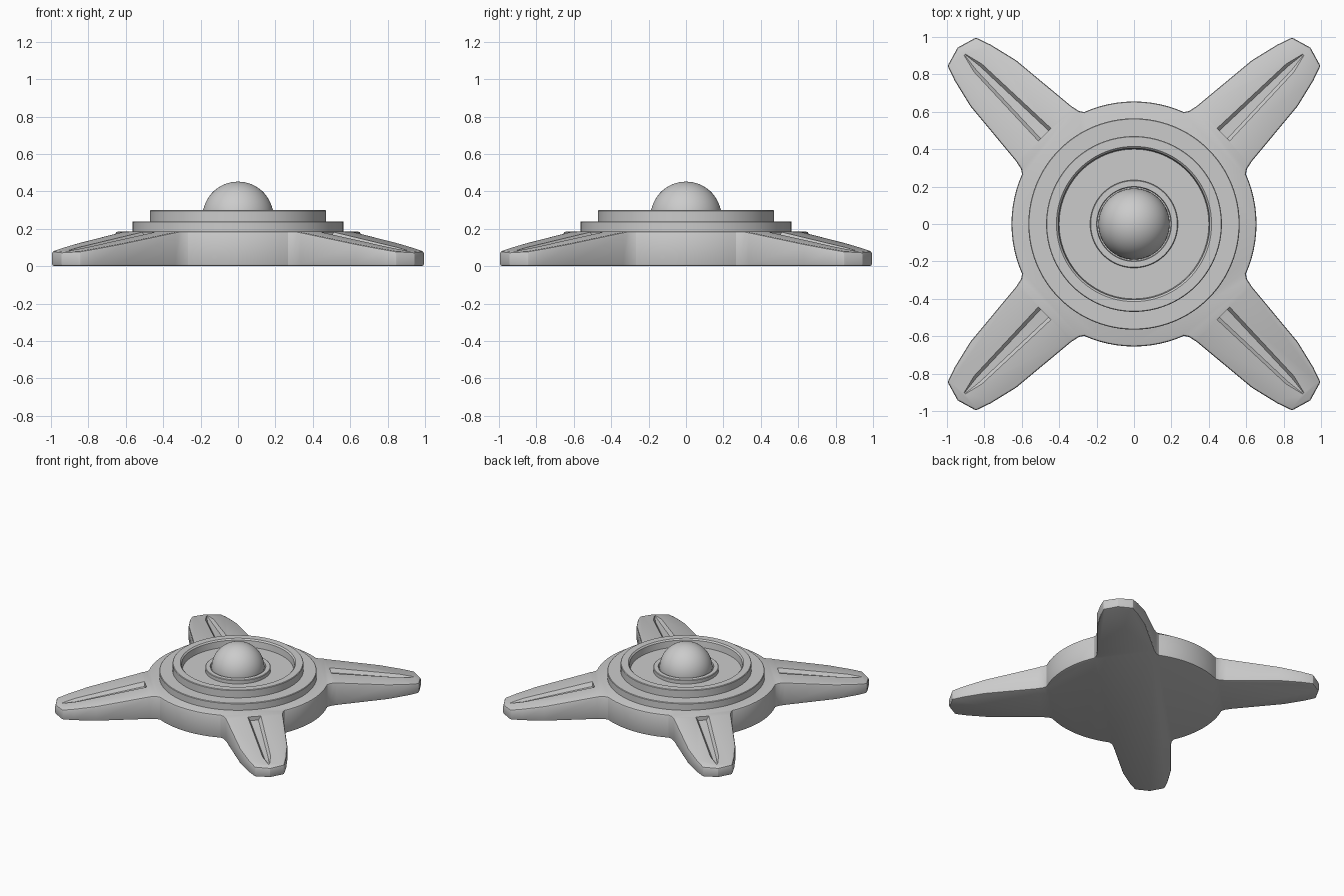
import bpy, bmesh
from math import sin, cos, pi, radians, sqrt
from mathutils import Vector, Matrix

if "Cube" in bpy.data.objects:
    bpy.data.objects.remove(bpy.data.objects["Cube"])


def to_object(bm, name):
    bmesh.ops.recalc_face_normals(bm, faces=bm.faces[:])
    mesh = bpy.data.meshes.new(name)
    bm.to_mesh(mesh)
    bm.free()
    ob = bpy.data.objects.new(name, mesh)
    bpy.context.collection.objects.link(ob)
    return ob


def activate(ob):
    bpy.ops.object.select_all(action='DESELECT')
    ob.select_set(True)
    bpy.context.view_layer.objects.active = ob


def smooth(ob, angle=30):
    activate(ob)
    bpy.ops.object.shade_smooth_by_angle(angle=radians(angle))


def apply_all(ob):
    activate(ob)
    for m in list(ob.modifiers):
        bpy.ops.object.modifier_apply(modifier=m.name)


def lathe(name, profile, steps=96):
    bm = bmesh.new()
    vs = [bm.verts.new((r, 0, z)) for r, z in profile]
    es = [bm.edges.new(p) for p in zip(vs, vs[1:])]
    bmesh.ops.spin(bm, geom=vs + es, cent=(0, 0, 0), axis=(0, 0, 1),
                   angle=2 * pi, steps=steps)
    bmesh.ops.remove_doubles(bm, verts=bm.verts[:], dist=1e-4)
    ob = to_object(bm, name)
    smooth(ob)
    return ob


# Base: round plate with four arms, one quarter outline turned four times
TOP, TIP = 0.185, 0.08
half_arm = [(0.604, 0.295), (0.63, 0.335), (0.875, 0.63), (0.958, 0.765),
            (0.997, 0.845)]
quarter = [(0.655 * cos(radians(a)), 0.655 * sin(radians(a))) for a in range(-24, 25, 4)]
quarter += half_arm + [(0.943, 0.943)] + [(y, x) for x, y in reversed(half_arm)]
bm = bmesh.new()
outline = []
for k in range(4):
    rot = Matrix.Rotation(k * pi / 2, 3, 'Z')
    outline += [bm.verts.new(rot @ Vector((x, y, 0))) for x, y in quarter]
face = bm.faces.new(outline)
ext = bmesh.ops.extrude_face_region(bm, geom=[face], use_keep_orig=True)
bmesh.ops.translate(bm, vec=(0, 0, TOP),
                    verts=[v for v in ext['geom'] if isinstance(v, bmesh.types.BMVert)])

# Slope each arm down towards its tip
D0, D1 = 0.66, 1.30
slope = (TOP - TIP) / (D1 - D0)
for k in range(4):
    a = pi / 4 + k * pi / 2
    out = Vector((cos(a), sin(a), 0))
    res = bmesh.ops.bisect_plane(bm, geom=bm.verts[:] + bm.edges[:] + bm.faces[:],
                                 plane_co=out * D0 + Vector((0, 0, TOP)),
                                 plane_no=out * slope + Vector((0, 0, 1)), clear_outer=True)
    bmesh.ops.holes_fill(bm, edges=[e for e in bm.edges if e.is_boundary], sides=0)
base = to_object(bm, "base_with_arms")
bev = base.modifiers.new("edge_bevel", 'BEVEL')
bev.width, bev.segments = 0.012, 2
bev.limit_method, bev.angle_limit = 'ANGLE', radians(50)
apply_all(base)

# Tapered grooves cut along the arms
bm = bmesh.new()
for k in range(4):
    rot = Matrix.Rotation(pi / 4 + k * pi / 2, 3, 'Z')
    rings = []
    # distance, half width at surface, half width at floor, depth
    for d, w, f, depth in [(0.675, 0.048, 0.03, 0.03), (1.18, 0.03, 0.014, 0.02),
                           (1.28, 0.005, 0.002, 0.004)]:
        z = TOP - slope * (d - D0)
        section = [(-w, z), (-f, z - depth), (f, z - depth), (w, z),
                   (w, z + 0.06), (-w, z + 0.06)]
        rings.append([bm.verts.new(rot @ Vector((d, y, h))) for y, h in section])
    for r0, r1 in zip(rings, rings[1:]):
        for i in range(6):
            j = (i + 1) % 6
            bm.faces.new((r0[i], r0[j], r1[j], r1[i]))
    bm.faces.new(rings[0])
    bm.faces.new(rings[-1])
cutter = to_object(bm, "groove_cutter")
cutter.hide_render = True
cut = base.modifiers.new("grooves", 'BOOLEAN')
cut.operation, cut.object, cut.solver = 'DIFFERENCE', cutter, 'EXACT'
apply_all(base)
bpy.data.objects.remove(cutter)
smooth(base, 25)

# Stepped turret ring with recessed floor and ball socket
lathe("stepped_disc", [
    (0, 0.17), (0.565, 0.17), (0.565, 0.236), (0.561, 0.24), (0.47, 0.24),
    (0.47, 0.296), (0.466, 0.30), (0.415, 0.30), (0.405, 0.29), (0.40, 0.24),
    (0.235, 0.24), (0.235, 0.266), (0.231, 0.27), (0.20, 0.27), (0.197, 0.25), (0, 0.25)])

# Ball dome in the centre
R, CZ = 0.19, 0.262
dome = [(R * cos(radians(a)), CZ + R * sin(radians(a))) for a in range(-30, 90, 6)]
lathe("dome", [(0, dome[0][1])] + dome + [(0, CZ + R)], 64)
